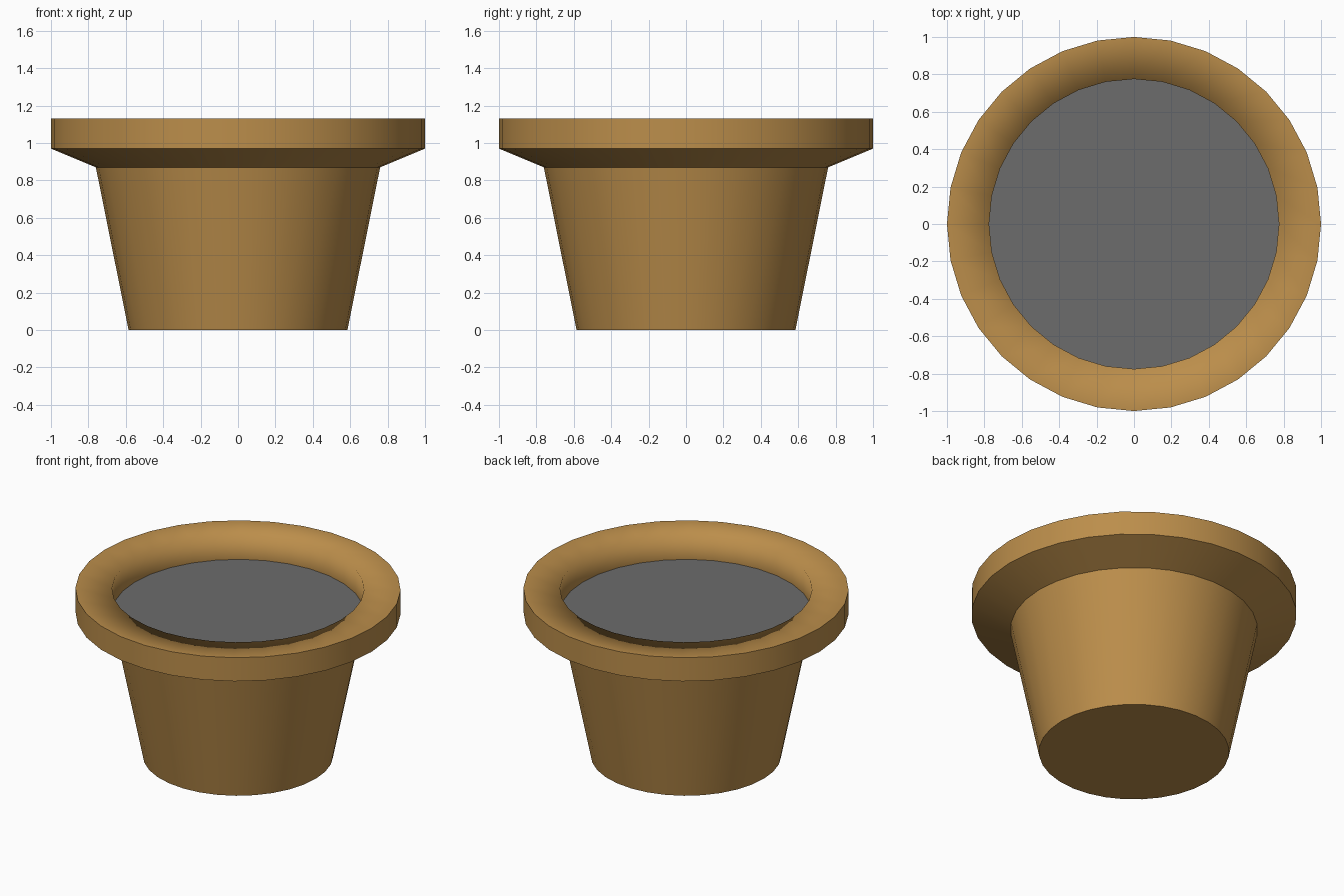
import bpy
import bmesh
from math import cos, sin, tau

SIDES = 32

cube = bpy.data.objects.get("Cube")
if cube:
    bpy.data.objects.remove(cube, do_unlink=True)


def make_material(name, rgb):
    mat = bpy.data.materials.new(name)
    mat.use_nodes = True
    mat.diffuse_color = (*rgb, 1)
    mat.node_tree.nodes["Principled BSDF"].inputs["Base Color"].default_value = (*rgb, 1)
    return mat


def add_object(name, bm, mat):
    mesh = bpy.data.meshes.new(name)
    bm.to_mesh(mesh)
    bm.free()
    mesh.materials.append(mat)
    obj = bpy.data.objects.new(name, mesh)
    bpy.context.collection.objects.link(obj)
    return obj


def add_ring(bm, radius, z):
    return [bm.verts.new((radius * cos(tau * i / SIDES), radius * sin(tau * i / SIDES), z))
            for i in range(SIDES)]


clay = make_material("clay", (0.50, 0.27, 0.07))
soil_grey = make_material("soil grey", (0.15, 0.15, 0.15))

# Pot: lathed profile of (radius, height, crease), from base to inner wall
profile = [
    (0.585, 0.0, True),
    (0.76, 0.87, True),
    (1.0, 0.97, True),
    (1.0, 1.13, True),
    (0.775, 1.13, False),   # soft inner lip
    (0.775, 0.97, True),
]
bm = bmesh.new()
rings = [add_ring(bm, r, z) for r, z, crease in profile]
for low, high in zip(rings, rings[1:]):
    for i in range(SIDES):
        j = (i + 1) % SIDES
        bm.faces.new((low[i], low[j], high[j], high[i])).smooth = True
bm.faces.new(rings[0][::-1])
for ring, (r, z, crease) in zip(rings, profile):
    for i in range(SIDES):
        bm.edges.get((ring[i], ring[(i + 1) % SIDES])).smooth = not crease
add_object("pot", bm, clay)

# Soil: flat disc closing the inside of the pot
bm = bmesh.new()
bm.faces.new(add_ring(bm, 0.775, 0.97))
add_object("soil", bm, soil_grey)
